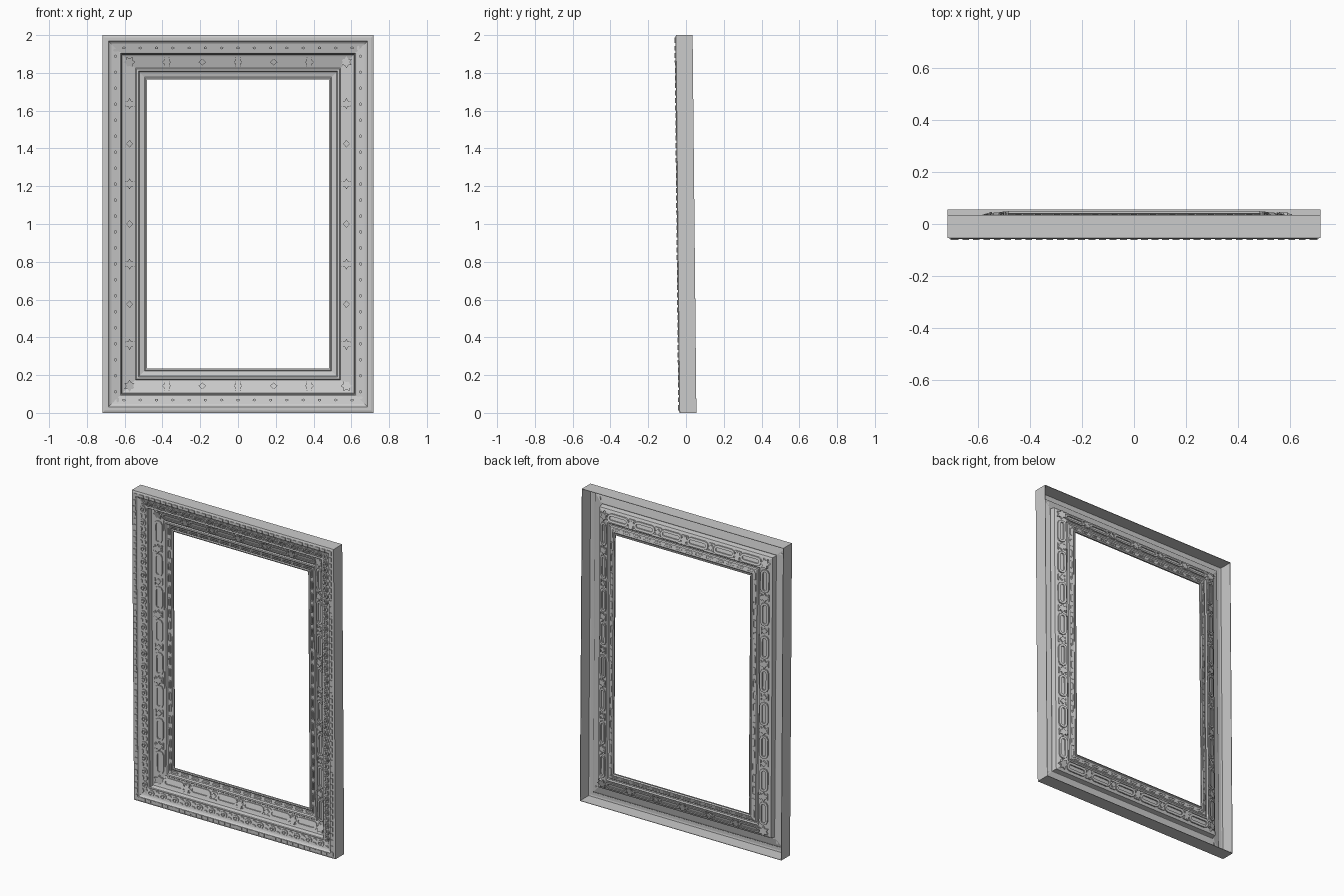
import bpy, bmesh, math
from mathutils import Vector

if "Cube" in bpy.data.objects:
    bpy.data.objects.remove(bpy.data.objects["Cube"], do_unlink=True)

HALF_W, BACK, LEAN = 0.717, 0.045, 0.01

mat = bpy.data.materials.new("plain grey")
mat.use_nodes = True
GREY = (0.6, 0.6, 0.6, 1)
mat.diffuse_color = GREY
mat.node_tree.nodes["Principled BSDF"].inputs["Base Color"].default_value = GREY

# Moulding cross-section: (inset from outer edge, height above the back plane)
PROFILE = [(0, 0), (0, .088), (.012, .092), (.032, .092), (.038, .084),
           (.046, .08), (.09, .07), (.096, .072), (.1, .068), (.104, .04),
           (.115, .036), (.175, .018), (.18, .024), (.19, .024),
           (.196, .016), (.222, .01), (.228, .014), (.235, .012), (.235, .002)]


def height(inset):
    """Moulding height at a given inset."""
    for (a, ha), (b, hb) in zip(PROFILE[1:], PROFILE[2:]):
        if a <= inset <= b and b > a:
            return ha + (hb - ha) * (inset - a) / (b - a)
    return PROFILE[-1][1]


def lean(x, d, z):
    """Place a point, with the whole frame leaning slightly forward."""
    return Vector((x, BACK - d - LEAN * (z - 1), z))


def place(side, t, inset, d):
    """Point on one rail: t along it, inset from its outer edge, d above the back."""
    if side == "bottom":
        return lean(t, d, inset)
    if side == "top":
        return lean(-t, d, 2 - inset)
    if side == "left":
        return lean(HALF_W - inset, d, 1 + t)
    return lean(inset - HALF_W, d, 1 - t)


def finish(bm, name):
    bmesh.ops.recalc_face_normals(bm, faces=bm.faces[:])
    mesh = bpy.data.meshes.new(name)
    bm.to_mesh(mesh)
    bm.free()
    mesh.materials.append(mat)
    obj = bpy.data.objects.new(name, mesh)
    bpy.context.collection.objects.link(obj)
    return obj


def stadium(t, inset, length, width, steps=4):
    """Rounded bar outline in rail coordinates."""
    r, half = width / 2, (length - width) / 2
    pts = []
    for end in (1, -1):
        for k in range(steps + 1):
            a = math.pi * (k / steps - .5)
            pts.append((t + end * (half + r * math.cos(a)), inset + end * r * math.sin(a)))
    return pts


def polygon(t, inset, rt, ri, n, pinch=1.0):
    """Oval, lozenge or (with pinch) star-leaf outline."""
    pts = []
    for k in range(n):
        a, s = math.tau * k / n, pinch if k % 2 else 1
        pts.append((t + rt * s * math.cos(a), inset + ri * s * math.sin(a)))
    return pts


def relief(bm, side, outline, low, high, hole=None):
    """Carved piece following the moulding, optionally a ring."""
    def loop(pts, h):
        return [bm.verts.new(place(side, t, i, height(i) + h)) for t, i in pts]

    def wall(a, b):
        for k in range(len(a)):
            j = (k + 1) % len(a)
            bm.faces.new((a[k], a[j], b[j], b[k]))
    base, top = loop(outline, low), loop(outline, high)
    wall(base, top)
    if hole:
        hole_top, hole_base = loop(hole, high), loop(hole, low)
        wall(top, hole_top)
        wall(hole_top, hole_base)
        wall(hole_base, base)
    else:
        bm.faces.new(top)
        bm.faces.new(base[::-1])


def spread(half, pitch):
    """Evenly spaced positions filling a rail, and their exact pitch."""
    n = round(2 * half / pitch)
    step = 2 * half / n
    return [(k + .5) * step - half for k in range(n)], step


# Mitred hollow moulding
bm = bmesh.new()
rings = [[bm.verts.new(lean(sx * (HALF_W - i), d, 1 + sz * (1 - i)))
          for sx, sz in ((1, 1), (-1, 1), (-1, -1), (1, -1))] for i, d in PROFILE]
for a, b in zip(rings, rings[1:]):
    for k in range(4):
        j = (k + 1) % 4
        bm.faces.new((a[k], a[j], b[j], b[k]))
moulding = finish(bm, "moulding")
shell = moulding.modifiers.new("shell", "SOLIDIFY")
shell.thickness = 0.004
shell.offset = -1

RAILS = {"bottom": HALF_W, "top": HALF_W, "left": 1.0, "right": 1.0}
rim, beads, slots, leaves, lip = (bmesh.new() for _ in range(5))

for side, half in RAILS.items():
    # Small teeth along the outer rim
    for t in spread(half - .01, .04)[0]:
        relief(rim, side, [(t - .013, .013), (t + .013, .013),
                           (t + .013, .031), (t - .013, .031)], -.002, .004)

    # Bead and bud band
    ts, step = spread(half - .07, .085)
    for t in ts:
        relief(beads, side, polygon(t, .068, .024, .019, 10), -.002, .006,
               polygon(t, .068, .015, .011, 10))
        relief(beads, side, polygon(t, .068, .009, .007, 8), -.002, .009)
        for off in (-.012, .012):
            relief(beads, side, polygon(t + step / 2, .068 + off, .015, .008, 6), -.002, .006)

    # Long slotted cartouches, carved on both sides of the panel
    ts, step = spread(half - .15, .2)
    for n, t in enumerate(ts):
        relief(slots, side, stadium(t, .143, .15, .05), -.012, .007,
               stadium(t, .143, .12, .022))
        # Lozenges and leaves between the cartouches
        if n:
            mid = t - step / 2
            if n % 2:
                relief(leaves, side, polygon(mid, .143, .03, .03, 12, .55), -.012, .011)
            else:
                relief(leaves, side, polygon(mid, .143, .02, .018, 4), -.012, .008)
            for off in (-.021, .021):
                relief(leaves, side, stadium(mid, .143 + off, .045, .008), -.01, .006)
    # Leaf in the mitre at the end of each rail
    relief(leaves, side, polygon(half - .143, .143, .032, .032, 12, .6), -.012, .01)

    # Dashes on the inner lip
    for t in spread(half - .2, .075)[0]:
        relief(lip, side, stadium(t, .209, .055, .016), -.006, .006,
               stadium(t, .209, .043, .006))

for bm, name in ((rim, "rim_teeth"), (beads, "bead_band"), (slots, "slotted_cartouches"),
                 (leaves, "leaf_carvings"), (lip, "inner_lip_dashes")):
    finish(bm, name)
